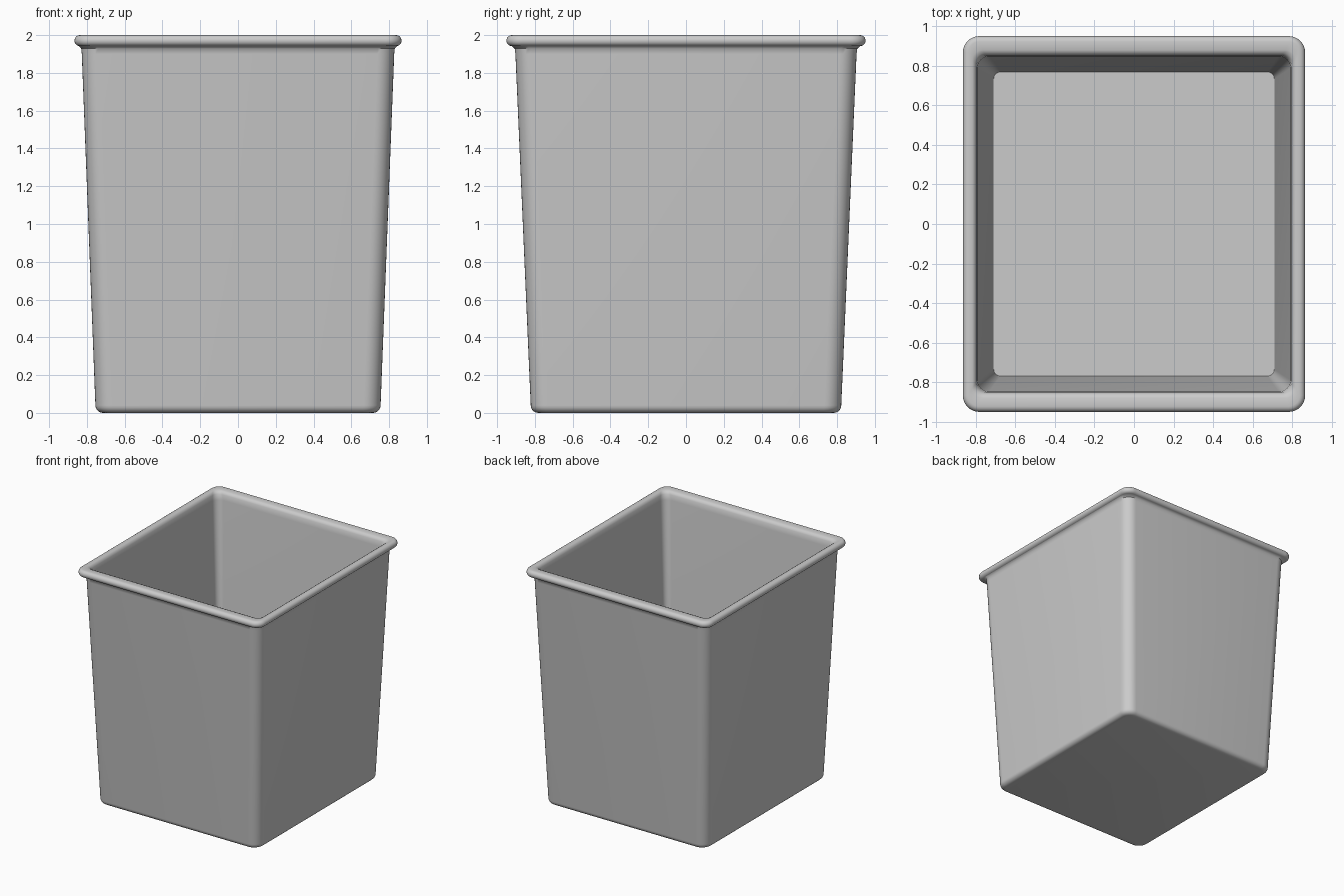
import bpy, bmesh, math

if "Cube" in bpy.data.objects:
    bpy.data.objects.remove(bpy.data.objects["Cube"])

SEG = 8  # segments per rounded corner


def ring(bm, hx, hy, z, r):
    """One rounded-rectangle loop of vertices."""
    verts = []
    for k, (sx, sy) in enumerate([(1, 1), (-1, 1), (-1, -1), (1, -1)]):
        for i in range(SEG + 1):
            a = math.radians(90 * (k + i / SEG))
            verts.append(bm.verts.new((sx * (hx - r) + r * math.cos(a),
                                       sy * (hy - r) + r * math.sin(a), z)))
    return verts


def loft(name, sections):
    """Skin the loops from outer base, over the rim, to the inner floor."""
    bm = bmesh.new()
    rings = [ring(bm, *s) for s in sections]
    for a, b in zip(rings, rings[1:]):
        n = len(a)
        for i in range(n):
            j = (i + 1) % n
            bm.faces.new((a[i], a[j], b[j], b[i]))
    bm.faces.new(rings[0][::-1])
    bm.faces.new(rings[-1])
    bmesh.ops.recalc_face_normals(bm, faces=bm.faces)
    mesh = bpy.data.meshes.new(name)
    bm.to_mesh(mesh)
    bm.free()
    obj = bpy.data.objects.new(name, mesh)
    bpy.context.collection.objects.link(obj)
    bpy.context.view_layer.objects.active = obj
    obj.select_set(True)
    bpy.ops.object.shade_smooth_by_angle(angle=math.radians(40))
    return obj


sections = []
# rounded bottom edge
for i in range(6):
    a = math.radians(90 * i / 5)
    o = 0.04 * (1 - math.sin(a))
    sections.append((0.755 - o, 0.822 - o, 0.04 * (1 - math.cos(a)), 0.09 - o * 0.8))
# tapered outer wall, flaring under the rim
sections += [(0.827, 0.903, 1.90, 0.09), (0.830, 0.907, 1.928, 0.09),
             (0.842, 0.922, 1.942, 0.085)]
# rolled rim
for i in range(9):
    a = math.radians(-80 + 170 * i / 8)
    o = 0.028 * math.cos(a)
    sections.append((0.838 + o, 0.923 + o, 1.971 + 0.029 * math.sin(a), 0.055 + o))
# inner lip, inner wall and floor
sections += [(0.818, 0.880, 1.999, 0.05), (0.806, 0.864, 1.992, 0.05),
             (0.797, 0.854, 1.975, 0.055), (0.792, 0.849, 1.93, 0.06),
             (0.710, 0.770, 0.18, 0.035)]
loft("bin_body", sections)
